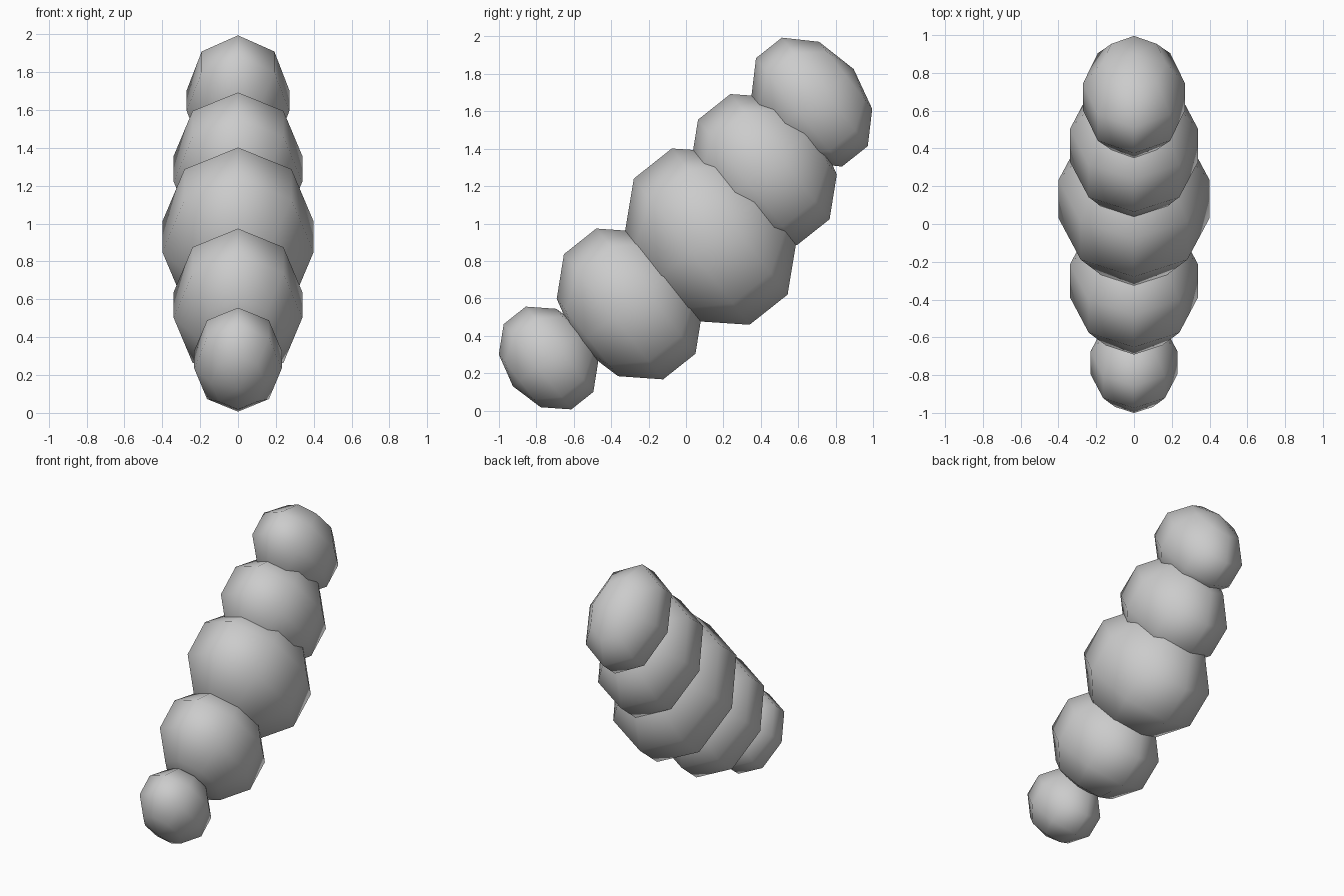
import bpy
import math

if "Cube" in bpy.data.objects:
    bpy.data.objects.remove(bpy.data.objects["Cube"])

TILT = math.radians(-51.6)  # poles of every segment lean along the body


def body_segment(name, y, z, radius, height):
    """Low-poly ball, stretched across the body's length."""
    bpy.ops.mesh.primitive_uv_sphere_add(
        segments=8, ring_count=5, radius=1,
        location=(0, y, z), rotation=(TILT, 0, 0))
    ob = bpy.context.object
    ob.name = name
    ob.scale = (radius, height, radius)
    bpy.ops.object.shade_smooth()
    return ob


# Chain of overlapping segments from the low front end to the high back end
SEGMENTS = [
    ("front_end_segment", -0.735, 0.281, 0.243, 0.306),
    ("front_segment", -0.301, 0.570, 0.357, 0.449),
    ("middle_segment", 0.132, 0.930, 0.420, 0.524),
    ("back_segment", 0.416, 1.289, 0.357, 0.449),
    ("back_end_segment", 0.673, 1.649, 0.285, 0.389),
]
for seg in SEGMENTS:
    body_segment(*seg)
